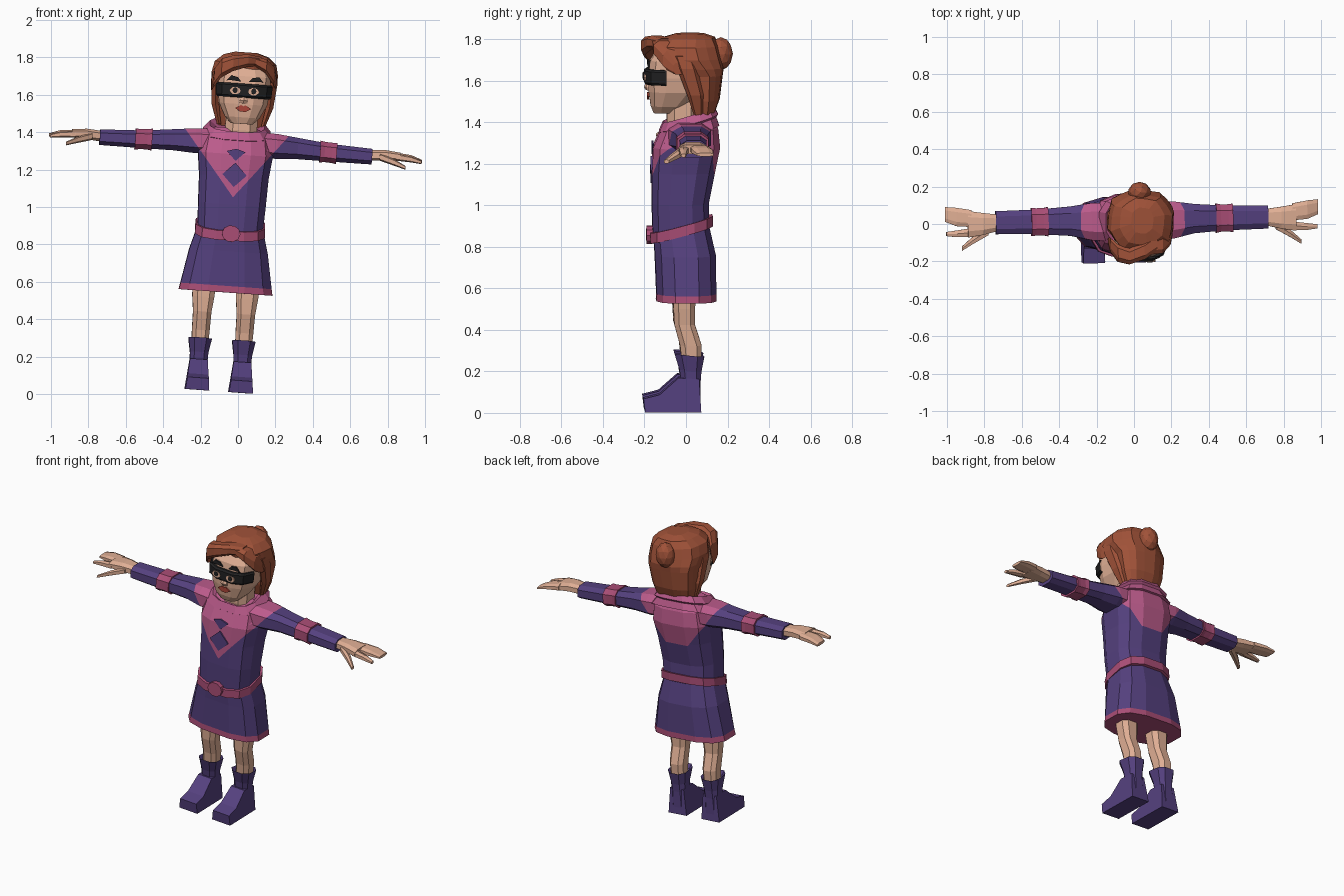
import bpy, bmesh, math
from mathutils import Matrix, Vector

cube = bpy.data.objects.get("Cube")
if cube:
    bpy.data.objects.remove(cube, do_unlink=True)

# Whole figure leans and turns slightly
POSE = (Matrix.Translation((-0.105, 0, 0.015)) @ Matrix.Rotation(math.radians(1.2), 4, 'Z')
        @ Matrix.Rotation(math.radians(4.1), 4, 'Y'))


def material(name, rgb):
    m = bpy.data.materials.new(name)
    m.use_nodes = True
    m.diffuse_color = (*rgb, 1)
    m.node_tree.nodes["Principled BSDF"].inputs["Base Color"].default_value = (*rgb, 1)
    return m


purple = material("purple cloth", (0.09, 0.052, 0.21))
pink = material("pink cloth", (0.50, 0.105, 0.26))
rose = material("rose trim", (0.40, 0.075, 0.18))
hair = material("auburn hair", (0.35, 0.084, 0.04))
skin = material("skin", (0.75, 0.43, 0.30))
black = material("black", (0.015, 0.015, 0.016))
red = material("red lips", (0.40, 0.06, 0.04))


def finish(name, bm, mats, rule=None):
    bmesh.ops.recalc_face_normals(bm, faces=bm.faces[:])
    if rule:
        for f in bm.faces:
            f.material_index = rule(f.calc_center_median())
    me = bpy.data.meshes.new(name)
    bm.to_mesh(me)
    bm.free()
    for m in mats:
        me.materials.append(m)
    ob = bpy.data.objects.new(name, me)
    ob.matrix_world = POSE
    bpy.context.collection.objects.link(ob)
    return ob


def bisect(bm, co, no, clear=False):
    bmesh.ops.bisect_plane(bm, geom=bm.verts[:] + bm.edges[:] + bm.faces[:],
                           plane_co=co, plane_no=no, clear_outer=clear)


def loft(name, rings, mats, n=12, power=0.7, tilt=0, side=0, cuts=(), rule=None, trim=None, wave=0):
    """Rings are (position, centre a, centre b, radius a, radius b); side +1/-1 runs along x."""
    bm = bmesh.new()
    loops = []
    for t, ca, cb, ra, rb in rings:
        loop = []
        for i in range(n):
            ang = 2 * math.pi * (i + 0.5) / n
            c, s = math.cos(ang), math.sin(ang)
            k = 1 + wave * (-1) ** i
            a = ca + k * ra * math.copysign(abs(c) ** power, c)
            b = cb + k * rb * math.copysign(abs(s) ** power, s)
            loop.append(bm.verts.new((side * t, a, b) if side else (a, b, t + tilt * b)))
        loops.append(loop)
    for lo, hi in zip(loops, loops[1:]):
        for i in range(n):
            j = (i + 1) % n
            bm.faces.new((lo[i], lo[j], hi[j], hi[i]))
    bm.faces.new(loops[0])
    bm.faces.new(loops[-1])
    for co, no in cuts:
        bisect(bm, co, no)
    if trim:
        bisect(bm, *trim, clear=True)
    return finish(name, bm, mats, rule)


def plate(name, pts, y, mat, thick=0.009):
    """Flat outline in x,z facing the front."""
    bm = bmesh.new()
    face = bm.faces.new([bm.verts.new((x, y, z)) for x, z in pts])
    out = bmesh.ops.extrude_face_region(bm, geom=[face])
    bmesh.ops.translate(bm, vec=(0, thick, 0), verts=[v for v in out["geom"] if isinstance(v, bmesh.types.BMVert)])
    return finish(name, bm, [mat])


def oval(x, z, rx, rz, n=10):
    return [(x + rx * math.cos(2 * math.pi * i / n), z + rz * math.sin(2 * math.pi * i / n)) for i in range(n)]


# Pink mantle: a V in front, a flat-bottomed panel behind
def mantle(c):
    edge = 1.04 + 1.25 * abs(c.x)
    return int(c.z > (edge if c.y < 0 else max(edge, 1.14)))


MANTLE_CUTS = [((0, 0, 1.04), (s * 1.25, 0, -1)) for s in (1, -1)] + [((0, 0, 1.14), (0, 0, 1)), ((0, 0, 0), (0, 1, 0))]

# Dress
loft("dress_top", [(0.85, 0, -.025, .178, .14), (1.0, 0, -.03, .185, .14), (1.15, 0, -.015, .19, .155),
                   (1.27, 0, 0, .205, .165), (1.36, 0, .015, .19, .14), (1.41, 0, .03, .12, .10)],
     [purple, pink], cuts=MANTLE_CUTS, rule=mantle)
loft("skirt", [(.53, 0, 0, .257, .148), (.565, 0, 0, .25, .147), (.75, 0, -.005, .215, .15), (.88, 0, -.025, .178, .14)],
     [purple, rose], rule=lambda c: int(c.z < .56))
loft("cowl", [(1.33, 0, .01, .21, .15), (1.375, 0, .01, .17, .135), (1.385, 0, .01, .185, .145),
              (1.425, 0, .01, .15, .125), (1.40, 0, .01, .115, .095)], [pink], tilt=.3)
loft("belt", [(.855, 0, -.024, .192, .154), (.905, 0, -.024, .19, .154)], [rose], tilt=.27)
plate("belt_buckle", oval(.004, .845, .05, .045), -.192, rose, .03)
plate("chest_diamond", [(0, 1.095), (.065, 1.16), (0, 1.225), (-.065, 1.16)], -.173, purple)
plate("chest_point", [(0, 1.235), (.05, 1.285), (0, 1.30), (-.05, 1.285)], -.167, purple)

# Arms, hands, legs and boots on both sides
for s, label in ((1, "left"), (-1, "right")):
    loft(label + "_sleeve", [(.10, .01, 1.33, .11, .072), (.22, .015, 1.328, .105, .07), (.33, .02, 1.325, .083, .06),
                             (.5, .02, 1.315, .07, .05), (.73, .02, 1.31, .065, .044)],
         [purple, pink], n=8, side=s, cuts=MANTLE_CUTS[:2], rule=lambda c: int(c.z > 1.04 + 1.25 * abs(c.x)))
    loft(label + "_arm_band", [(.45, .02, 1.317, .083, .062), (.475, .02, 1.317, .077, .057),
                               (.515, .02, 1.315, .077, .057), (.54, .02, 1.314, .08, .06)], [rose], n=8, side=s)
    loft(label + "_palm", [(.71, .02, 1.315, .045, .03), (.80, .015, 1.322, .062, .03), (.88, .015, 1.32, .075, .023)],
         [skin], n=8, side=s)
    loft(label + "_fingers", [(.86, .045, 1.32, .048, .022), (.94, .055, 1.316, .052, .018), (1.0, .07, 1.303, .042, .009)],
         [skin], n=8, side=s)
    loft(label + "_index_finger", [(.86, -.03, 1.317, .026, .019), (.94, -.035, 1.31, .02, .016), (.995, -.035, 1.298, .012, .009)],
         [skin], n=6, side=s)
    loft(label + "_thumb", [(.77, -.02, 1.312, .028, .02), (.85, -.07, 1.287, .022, .017), (.91, -.115, 1.263, .013, .01)],
         [skin], n=6, side=s)
    x = s * .117
    loft(label + "_leg", [(.2, x, .025, .045, .045), (.32, x, .02, .05, .055), (.42, x, -.01, .052, .052),
                          (.50, x, -.012, .062, .055), (.62, x, -.01, .07, .06)], [skin], n=8)
    loft(label + "_boot_shaft", [(.02, x, .02, .058, .05), (.15, x, .02, .05, .05), (.2, x, .018, .052, .056),
                                 (.275, x, .013, .066, .076), (.25, x, .013, .05, .06)], [purple], n=8, tilt=-.1)
    # Foot: side profile extruded across, narrower on top
    bm = bmesh.new()
    profile = [(.07, 0), (-.20, 0), (-.208, .065), (-.13, .085), (-.04, .165), (.06, .16)]
    sides = [[bm.verts.new((x + e * (.064 - .1 * z), y, z)) for y, z in profile] for e in (1, -1)]
    for f in sides:
        bm.faces.new(f)
    for i in range(len(profile)):
        j = (i + 1) % len(profile)
        bm.faces.new((sides[0][i], sides[0][j], sides[1][j], sides[1][i]))
    finish(label + "_foot", bm, [purple])

# Head
H = .02
loft("neck", [(1.32, H, 0, .10, .085), (1.40, H, -.02, .09, .08), (1.52, H, -.02, .09, .08)], [skin], n=8)
loft("face", [(1.435, H, -.10, .06, .06), (1.47, H, -.085, .095, .09), (1.54, H, -.05, .132, .137),
              (1.61, H, -.045, .142, .145), (1.69, H, -.04, .142, .138), (1.76, H, -.02, .11, .11)], [skin])
loft("nose", [(1.545, H, -.175, .022, .022), (1.56, H, -.18, .024, .025), (1.60, H, -.175, .012, .015)], [skin], n=6)
loft("eye_mask", [(1.575, H, -.045, .145, .152), (1.585, H, -.045, .152, .163), (1.64, H, -.045, .155, .163),
                  (1.65, H, -.045, .15, .152)], [black], trim=((0, -.10, 1.6), (0, 1, 0)))
for s, label in ((1, "left"), (-1, "right")):
    ex = H + s * .05
    plate(label + "_eye", oval(ex, 1.61, .03, .02), -.207, skin)
    plate(label + "_pupil", oval(ex, 1.612, .014, .016, 8), -.21, black)
    plate(label + "_brow", [(H + s * .02, 1.66), (H + s * .085, 1.665), (H + s * .1, 1.66),
                            (H + s * .075, 1.69), (H + s * .04, 1.683)], -.188, black)
plate("lips", [(H - .043, 1.517), (H - .012, 1.535), (H, 1.529), (H + .012, 1.535), (H + .043, 1.517),
               (H + .015, 1.50), (H - .015, 1.50)], -.19, red)

# Hair
loft("hair_cap", [(1.42, H, .085, .12, .045), (1.50, H, .085, .145, .075), (1.62, H, .085, .162, .09),
                  (1.655, H, .055, .172, .125), (1.70, H, .015, .178, .155), (1.76, H, 0, .165, .155),
                  (1.80, H, .01, .12, .125), (1.818, H, .015, .06, .07)], [hair], n=16, power=.85, wave=.025)
loft("swept_fringe", [(-.10, -.10, 1.775, .05, .025), (-.03, -.145, 1.775, .05, .035), (.05, -.175, 1.755, .045, .045),
                      (.11, -.155, 1.725, .05, .055), (.145, -.11, 1.67, .04, .055), (.152, -.085, 1.62, .012, .02)],
     [hair], n=8, side=-1)
loft("left_fringe", [(.06, -.12, 1.775, .05, .025), (.13, -.115, 1.75, .05, .04), (.175, -.075, 1.70, .045, .05),
                     (.19, -.04, 1.66, .03, .03)], [hair], n=8, side=1)
for s, label in ((1, "left"), (-1, "right")):
    loft(label + "_side_lock", [(1.425, H + s * .118, .055, .012, .02), (1.53, H + s * .145, .04, .022, .04),
                                (1.66, H + s * .155, .0, .025, .05), (1.72, H + s * .15, -.02, .02, .05)], [hair], n=6)
bm = bmesh.new()
bmesh.ops.create_icosphere(bm, subdivisions=2, radius=1,
                           matrix=Matrix.Translation((H - .005, .165, 1.72)) @ Matrix.Diagonal((.062, .058, .08, 1)))
finish("hair_bun", bm, [hair])
